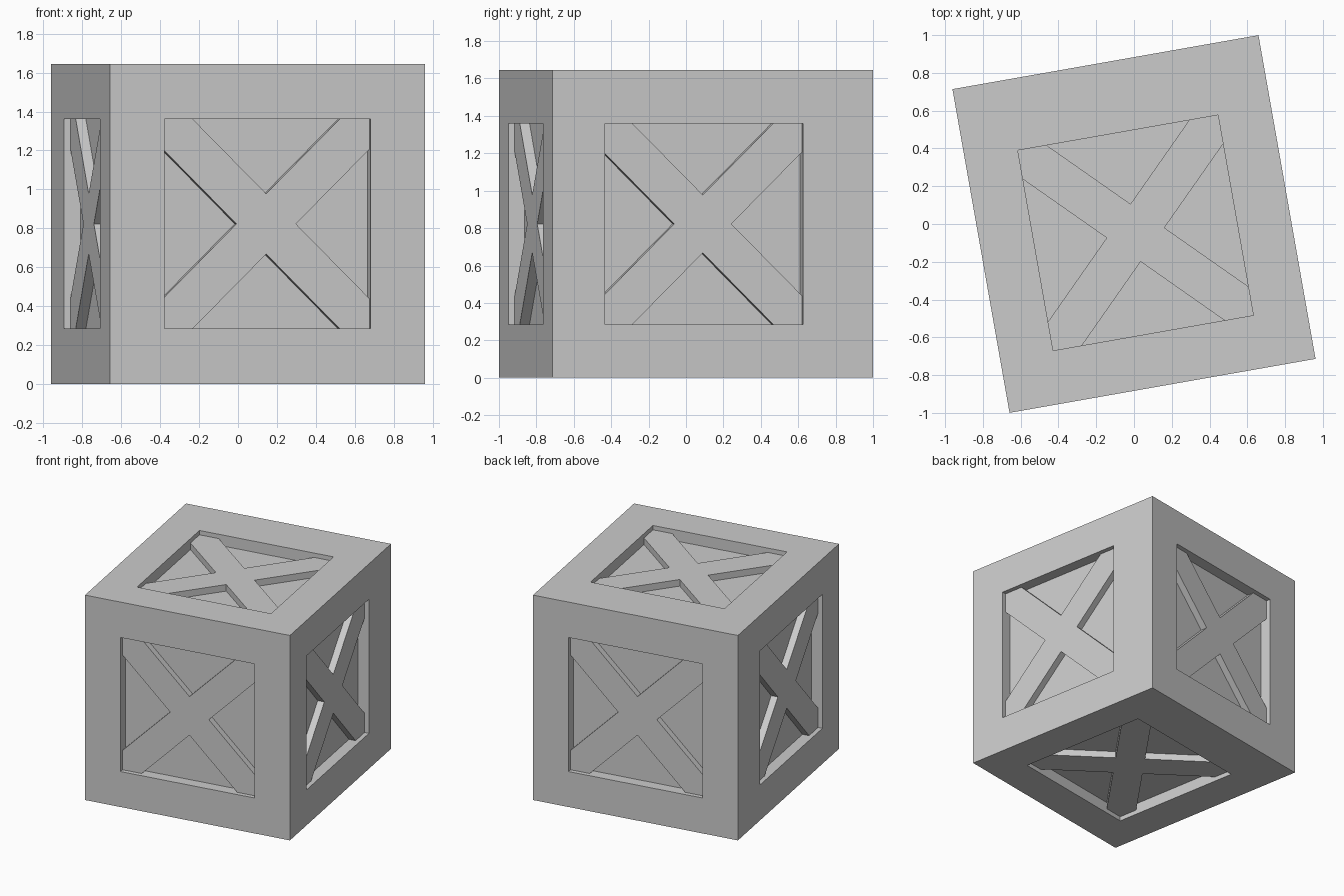
import bpy, bmesh, math
from mathutils import Matrix, Vector

if "Cube" in bpy.data.objects:
    bpy.data.objects.remove(bpy.data.objects["Cube"])

S = 0.8225        # half size of the cubic core
H = 0.538         # half size of the panel openings
C = 0.155         # distance from panel centre to the brace notches
BRACE = 0.035     # depth of the cross brace face
FLOOR = 0.088     # depth of the triangular recesses
EXTRA = 0.095     # additional thickness on the back

bm = bmesh.new()


def panel(rot):
    """One crate side: frame, opening walls, cross brace and recess floors."""
    def face(pts):
        bm.faces.new([bm.verts.new(rot @ Vector(p)) for p in pts])

    k = H - C
    cross = []
    for i in range(4):
        c, s = (1, 0, -1, 0)[i], (0, 1, 0, -1)[i]

        def at(x, y, depth):
            return (c * x - s * y, s * x + c * y, S - depth)

        # frame border
        face([at(-S, -S, 0), at(S, -S, 0), at(H, -H, 0), at(-H, -H, 0)])
        # opening wall, stepping down between the brace ends
        face([at(-H, -H, 0), at(H, -H, 0), at(H, -H, BRACE), at(k, -H, BRACE),
              at(k, -H, FLOOR), at(-k, -H, FLOOR), at(-k, -H, BRACE),
              at(-H, -H, BRACE)])
        # brace walls and recess floor
        for x in (-k, k):
            q = [at(x, -H, BRACE), at(0, -C, BRACE), at(0, -C, FLOOR), at(x, -H, FLOOR)]
            face(q if x < 0 else q[::-1])
        face([at(-k, -H, FLOOR), at(k, -H, FLOOR), at(0, -C, FLOOR)])
        cross += [at(-H, -H, BRACE), at(-k, -H, BRACE), at(0, -C, BRACE), at(k, -H, BRACE)]
    # cross brace face
    face(cross)


# four sides, top and bottom
for a in range(4):
    panel(Matrix.Rotation(a * math.pi / 2, 3, 'Z') @ Matrix.Rotation(math.pi / 2, 3, 'X'))
panel(Matrix.Identity(3))
panel(Matrix.Rotation(math.pi, 3, 'X'))

# thicken towards the back, then centre
for v in bm.verts:
    if v.co.y > 0.6:
        v.co.y += EXTRA
    v.co.y -= EXTRA / 2
bmesh.ops.remove_doubles(bm, verts=bm.verts, dist=1e-4)
bmesh.ops.recalc_face_normals(bm, faces=bm.faces)

mesh = bpy.data.meshes.new("crate")
bm.to_mesh(mesh)
bm.free()
crate = bpy.data.objects.new("crate", mesh)
bpy.context.collection.objects.link(crate)
crate.location.z = S
crate.rotation_euler.z = math.radians(10)
